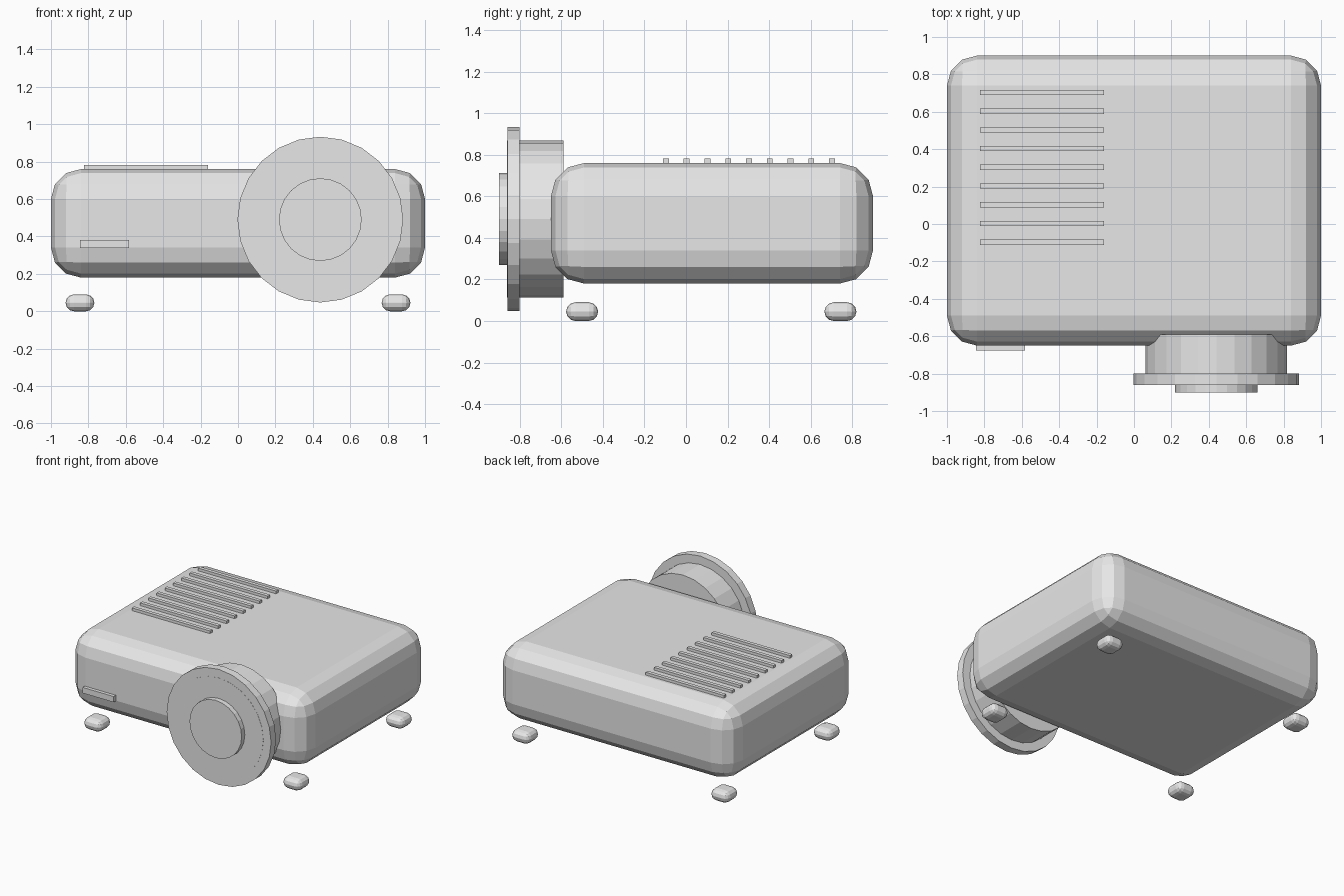
import bpy
import math

cube = bpy.data.objects.get("Cube")
if cube:
    bpy.data.objects.remove(cube, do_unlink=True)

# One plain colour for every part
GREY = (0.8, 0.8, 0.8, 1)
grey = bpy.data.materials.new("light_grey")
grey.use_nodes = True
grey.diffuse_color = GREY
grey.node_tree.nodes["Principled BSDF"].inputs["Base Color"].default_value = GREY


def finish(name):
    obj = bpy.context.object
    obj.name = name
    obj.data.materials.append(grey)
    return obj


def box(name, low, high, bevel=0):
    """Box between two corners, with optional rounded edges."""
    centre = [(a + b) / 2 for a, b in zip(low, high)]
    bpy.ops.mesh.primitive_cube_add(size=1, location=centre)
    obj = finish(name)
    obj.scale = [b - a for a, b in zip(low, high)]
    bpy.ops.object.transform_apply(location=False, rotation=False, scale=True)
    if bevel:
        mod = obj.modifiers.new("rounded_edges", "BEVEL")
        mod.width = bevel
        mod.segments = 3
        mod.limit_method = "NONE"
    return obj


def lens_disc(name, radius, front, back):
    """Cylinder along y on the lens axis."""
    bpy.ops.mesh.primitive_cylinder_add(
        vertices=24, radius=radius, depth=back - front,
        location=(0.44, (front + back) / 2, 0.49),
        rotation=(math.pi / 2, 0, 0))
    return finish(name)


# Rounded projector housing
box("body", (-1, -0.65, 0.18), (1, 0.9, 0.76), 0.16)

# Lens assembly
lens_disc("lens_barrel", 0.378, -0.861, -0.59)
lens_disc("lens_ring", 0.443, -0.86, -0.8)
lens_disc("lens_glass", 0.221, -0.9, -0.84)

# Raised vent bars on the top
for i in range(9):
    y = -0.097 + i * 0.1
    box(f"vent_bar_{i + 1}", (-0.823, y - 0.014, 0.74), (-0.16, y + 0.014, 0.781))

# Front sensor strip
box("sensor_strip", (-0.845, -0.676, 0.337), (-0.582, -0.63, 0.381))

# Four rounded feet
for side, x in (("left", 0.845), ("right", -0.845)):
    for end, y in (("front", -0.5), ("back", 0.743)):
        box(f"{end}_{side}_foot", (x - 0.077, y - 0.077, 0),
            (x + 0.077, y + 0.077, 0.09), 0.0445)
